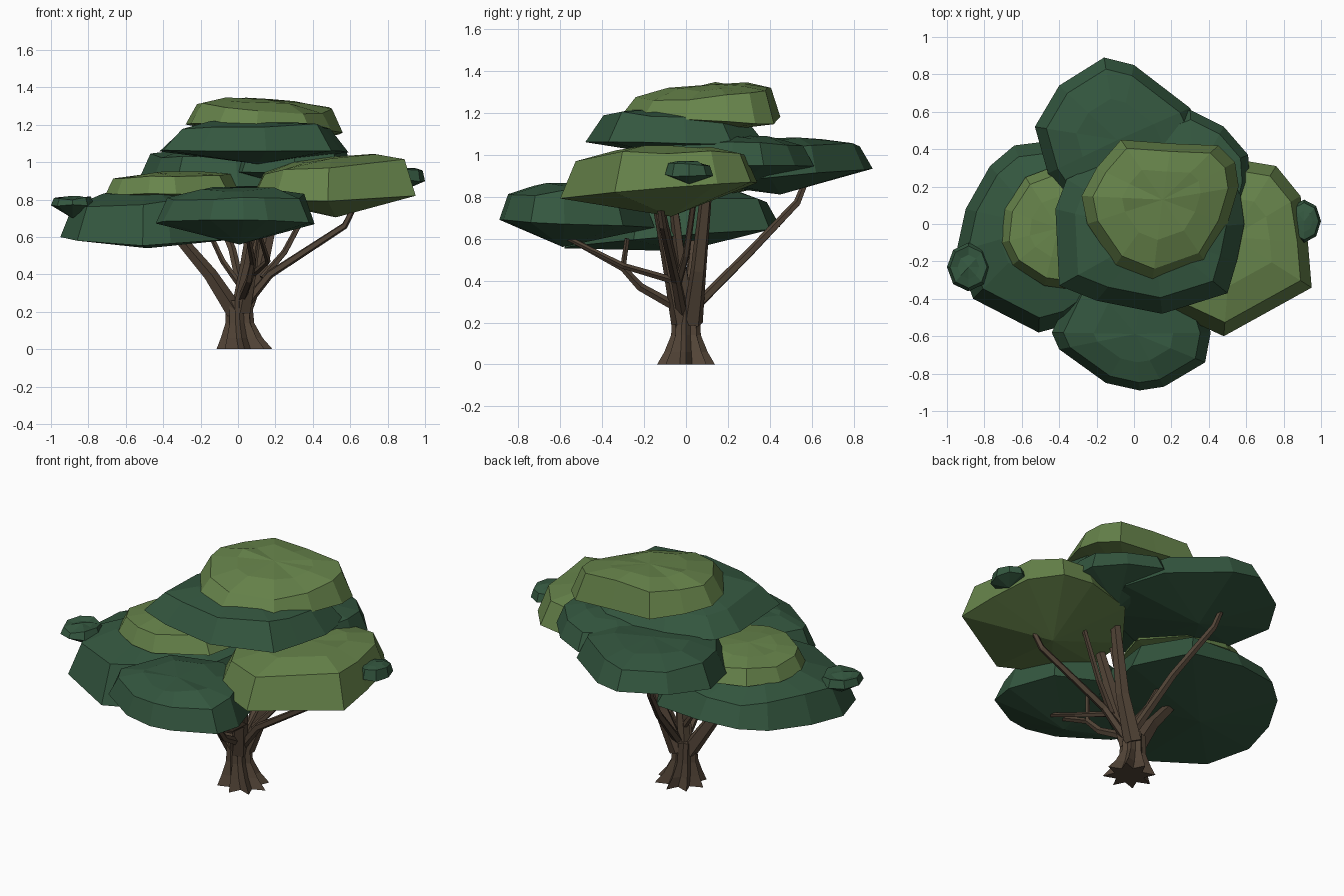
import bpy, bmesh, math, random
from mathutils import Vector

if "Cube" in bpy.data.objects:
    bpy.data.objects.remove(bpy.data.objects["Cube"])

random.seed(4)


def material(name, rgb):
    m = bpy.data.materials.new(name)
    m.diffuse_color = (*rgb, 1)
    m.use_nodes = True
    m.node_tree.nodes["Principled BSDF"].inputs["Base Color"].default_value = m.diffuse_color
    return m


DARK = material("dark_leaf", (0.034, 0.095, 0.05))
LIGHT = material("light_leaf", (0.135, 0.23, 0.07))
BARK = material("bark", (0.085, 0.058, 0.038))


def loft(name, rings, mat, start=None, end=None):
    """Skin closed rings of points, ending in a centre point or a flat cap."""
    bm = bmesh.new()
    rows = [[bm.verts.new(p) for p in r] for r in rings]
    n = len(rows[0])
    for a, b in zip(rows, rows[1:]):
        for i in range(n):
            j = (i + 1) % n
            bm.faces.new((a[i], a[j], b[j], b[i]))
    for row, tip in ((rows[0], start), (rows[-1], end)):
        if tip is None:
            bm.faces.new(row)
        else:
            c = bm.verts.new(tip)
            for i in range(n):
                bm.faces.new((row[i], row[(i + 1) % n], c))
    bmesh.ops.recalc_face_normals(bm, faces=bm.faces)
    me = bpy.data.meshes.new(name)
    bm.to_mesh(me)
    bm.free()
    me.materials.append(mat)
    ob = bpy.data.objects.new(name, me)
    bpy.context.collection.objects.link(ob)
    return ob


def pad(name, outline, bottom, rim, top, mat, tilt=(0, 0), top_tilt=None, inset=0.86):
    """Flat leaf cloud: plan outline, shallow cone underside, steep side, low dome."""
    n = len(outline)
    cx = sum(p[0] for p in outline) / n
    cy = sum(p[1] for p in outline) / n
    top_tilt = top_tilt or tilt

    def pt(x, y, z, t):
        return (x, y, z + t[0] * (x - cx) + t[1] * (y - cy))

    levels = [(1, rim, 0.006, tilt),
              (inset, rim + 0.74 * (top - rim), 0.012, top_tilt),
              (0.5, top - 0.01, 0.01, top_tilt)]
    rings = []
    for s, z, j, t in levels:
        rings.append([pt(cx + (x - cx) * s, cy + (y - cy) * s,
                         z + random.uniform(-j, j), t) for x, y in outline])
    return loft(name, rings, mat, (cx, cy, bottom), (cx, cy, top))


def oval(cx, cy, rx, ry, n):
    return [(cx + rx * math.cos(math.tau * i / n), cy + ry * math.sin(math.tau * i / n))
            for i in range(n)]


# Leaf clouds
pad("crown_top", [(-.28, .15), (-.2, .3), (-.07, .45), (.2, .43), (.45, .42), (.54, .33),
                  (.56, .2), (.5, 0), (.38, -.2), (.1, -.3), (-.1, -.22), (-.25, 0)],
    1.11, 1.18, 1.335, LIGHT, (-0.06, -0.04), (-0.06, 0.07))
pad("crown_upper", [(-.42, .08), (-.36, .24), (-.1, .36), (.3, .38), (.56, .22), (.59, 0),
                    (.55, -.2), (.5, -.37), (.15, -.48), (-.2, -.41), (-.4, -.33)],
    0.99, 1.055, 1.22, DARK, (0, -0.02), (0.01, -0.05), 0.8)
pad("crown_back", [(-.53, .52), (-.4, .74), (-.16, .89), (0, .85), (.3, .62), (.4, .4),
                   (.3, .12), (0, 0), (-.33, .08), (-.46, .27)],
    0.81, 0.90, 1.08, DARK, (0, 0.08), (0, 0.03))
pad("crown_back_right", [(.61, .37), (.48, .52), (.3, .61), (.08, .52), (-.06, .25),
                         (.02, -.02), (.3, -.2), (.54, -.1), (.62, .22)],
    0.85, 0.95, 1.09, DARK)
pad("crown_right", [(.2, -.47), (.48, -.6), (.95, -.34), (.93, -.1), (.89, .15), (.76, .31),
                    (.58, .34), (.28, .26), (.08, 0), (.08, -.25)],
    0.705, 0.835, 1.03, LIGHT, (0.03, 0.08), (0.08, 0.02))
pad("crown_left", [(-.95, -.15), (-.9, .08), (-.77, .31), (-.64, .42), (-.4, .45), (-.08, .4),
                   (.1, .1), (.05, -.25), (-.36, -.54), (-.51, -.58), (-.86, -.4)],
    0.54, 0.61, 0.84, DARK, (0, 0.09), (0.02, 0.0))
pad("crown_front", [(-.44, -.58), (-.4, -.67), (-.15, -.85), (.03, -.89), (.16, -.87),
                    (.38, -.74), (.41, -.58), (.32, -.3), (.05, -.15), (-.28, -.25)],
    0.56, 0.675, 0.865, DARK, (0, -0.05), (0.02, 0.04))
pad("crown_left_cap", [(-.71, -.1), (-.69, .08), (-.58, .25), (-.42, .31), (-.15, .28),
                       (.02, .05), (-.05, -.2), (-.33, -.35), (-.48, -.33), (-.65, -.22)],
    0.76, 0.83, 0.95, LIGHT, (0.02, 0), (0.05, 0))
pad("leaf_tuft_left", oval(-.885, -.23, .115, .13, 8), 0.70, 0.768, 0.82, DARK)
pad("leaf_tuft_right", oval(.91, .015, .09, .115, 8), 0.86, 0.90, 0.97, DARK)

# Trunk with star-shaped root flare
ROOTS = 8
trunk = []
for z, ridge, valley, dx in [(0, .15, .085, .035), (.06, .112, .072, .02),
                             (.14, .077, .06, .01), (.26, .07, .055, .005)]:
    ring = []
    for i in range(2 * ROOTS):
        a = math.pi * i / ROOTS
        r = valley if i % 2 else ridge
        ring.append((dx + r * math.cos(a), r * 0.92 * math.sin(a), z))
    trunk.append(ring)
loft("trunk", trunk, BARK)


def branch(name, path, r0, r1, sides=5):
    pts = [Vector(p) for p in path]
    rings = []
    for i, p in enumerate(pts):
        d = pts[min(i + 1, len(pts) - 1)] - pts[max(i - 1, 0)]
        q = d.to_track_quat('Z', 'Y')
        r = r0 + (r1 - r0) * i / (len(pts) - 1)
        rings.append([p + q @ Vector((r * math.cos(math.tau * k / sides),
                                      r * math.sin(math.tau * k / sides), 0))
                      for k in range(sides)])
    loft(name, rings, BARK)


# Main limbs
branch("limb_left", [(-.02, 0, .2), (-.15, -.03, .4), (-.37, -.07, .66)], .05, .028)
branch("limb_centre", [(.02, -.02, .2), (.07, -.07, .45), (.13, -.15, .85)], .052, .026)
branch("limb_back", [(.03, .03, .2), (.13, .06, .45), (.24, .11, .95)], .052, .026)
branch("limb_centre_left", [(.0, .01, .2), (.04, -.02, .45), (.1, -.07, .85)], .04, .02)
# Thin side branches
branch("branch_right", [(.04, -.02, .24), (.17, -.05, .4), (.57, -.11, .66), (.64, -.13, .8)], .026, .015)
branch("branch_right_inner", [(.13, -.04, .38), (.25, .0, .52), (.4, .04, .8)], .02, .014)
branch("branch_back", [(.03, .04, .27), (-.03, .3, .53), (-.13, .53, .77), (-.15, .57, .87)], .025, .015)
branch("branch_front", [(.02, -.04, .27), (.06, -.22, .37), (.08, -.3, .46), (.05, -.59, .62)], .024, .014)
branch("branch_front_low", [(.08, -.06, .4), (.16, -.3, .47), (.12, -.56, .6)], .018, .012)
branch("twig_front", [(.08, -.3, .46), (.1, -.28, .6)], .014, .012)
branch("twig_left", [(.02, 0, .33), (-.08, .02, .47), (-.17, .04, .66)], .018, .013)
